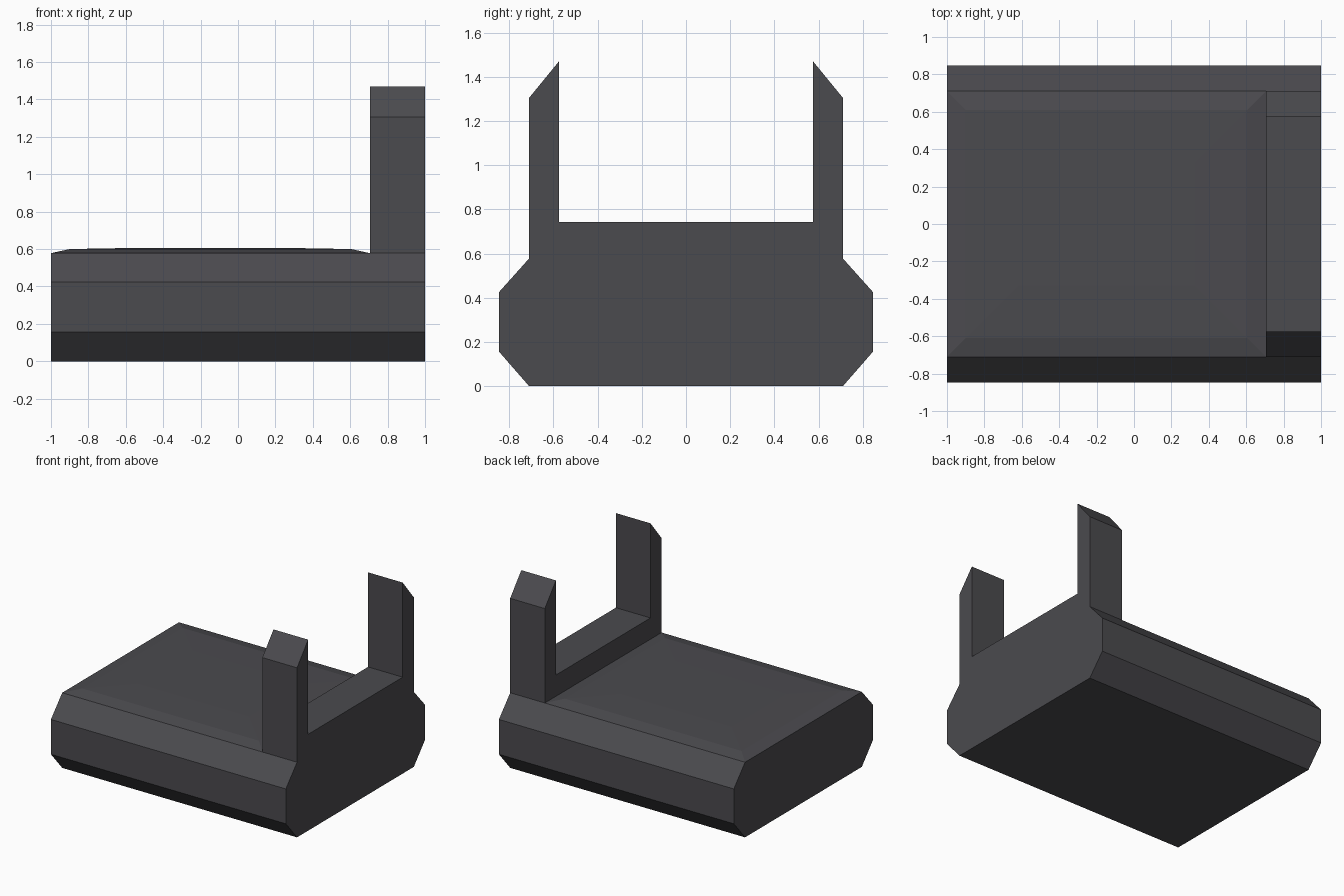
import bpy
import bmesh

old = bpy.data.objects.get("Cube")
if old:
    bpy.data.objects.remove(old, do_unlink=True)

# Single dark grey material
grey = bpy.data.materials.new("dark_grey")
grey.use_nodes = True
colour = (0.07, 0.069, 0.077, 1)
grey.diffuse_color = colour
bsdf = grey.node_tree.nodes["Principled BSDF"]
bsdf.inputs["Base Color"].default_value = colour
bsdf.inputs["Roughness"].default_value = 0.8

WALL_X, POST_Y, EDGE_Y = 0.705, 0.575, 0.71
DECK_Z, WALL_Z, POST_Z, TIP_Z = 0.578, 0.742, 1.305, 1.47

bm = bmesh.new()


def split(face, point, normal):
    """Cut one face along a plane."""
    geom = [face] + list(face.edges) + list(face.verts)
    bmesh.ops.bisect_plane(bm, geom=geom, plane_co=point, plane_no=normal)


def face_at(x, y, z):
    """Upward face whose centre is nearest a point."""
    return min((f for f in bm.faces if abs(f.normal.z) > 0.9),
               key=lambda f: (f.calc_center_median() - Vector((x, y, z))).length)


def raise_faces(faces, z):
    """Extrude faces up to a height."""
    new = bmesh.ops.extrude_face_region(bm, geom=faces)["geom"]
    bmesh.ops.delete(bm, geom=faces, context='FACES')
    for v in new:
        if isinstance(v, bmesh.types.BMVert):
            v.co.z = z
    bm.normal_update()


from mathutils import Vector

# Body: chamfered block extruded along x
half = [(EDGE_Y, 0), (0.847, 0.157), (0.847, 0.425), (EDGE_Y, DECK_Z)]
profile = half + [(-y, z) for y, z in reversed(half)]
cap = bm.faces.new([bm.verts.new((-1, y, z)) for y, z in profile])
ext = bmesh.ops.extrude_face_region(bm, geom=[cap])["geom"]
bmesh.ops.translate(bm, vec=(2, 0, 0),
                    verts=[g for g in ext if isinstance(g, bmesh.types.BMVert)])
bmesh.ops.recalc_face_normals(bm, faces=bm.faces)
bm.normal_update()

# Cross wall and two posts raised from the end of the deck
wall_mid = (WALL_X + 1) / 2
post_mid = (POST_Y + EDGE_Y) / 2
split(face_at(0, 0, DECK_Z), (WALL_X, 0, 0), (1, 0, 0))
for side in (-1, 1):
    split(face_at(wall_mid, 0, DECK_Z), (0, side * POST_Y, 0), (0, 1, 0))
raise_faces([face_at(wall_mid, y, DECK_Z) for y in (-post_mid, 0, post_mid)], WALL_Z)
for side in (-1, 1):
    raise_faces([face_at(wall_mid, side * post_mid, WALL_Z)], POST_Z)

# Slanted post tips, high on the inner edge
for v in bm.verts:
    if v.co.z > POST_Z - 0.01 and abs(v.co.y) < POST_Y + 0.01:
        v.co.z = TIP_Z

bmesh.ops.recalc_face_normals(bm, faces=bm.faces)
bmesh.ops.dissolve_limit(bm, angle_limit=0.005, verts=bm.verts, edges=bm.edges)
bm.normal_update()

# Slightly crowned deck
deck = face_at(-0.15, 0, DECK_Z)
for width, rise in ((0.1, 0.022), (0.28, 0.005)):
    bmesh.ops.inset_region(bm, faces=[deck], thickness=width, depth=rise,
                           use_even_offset=True)

mesh = bpy.data.meshes.new("cradle_block")
bm.to_mesh(mesh)
bm.free()
mesh.materials.append(grey)
block = bpy.data.objects.new("cradle_block", mesh)
bpy.context.collection.objects.link(block)
